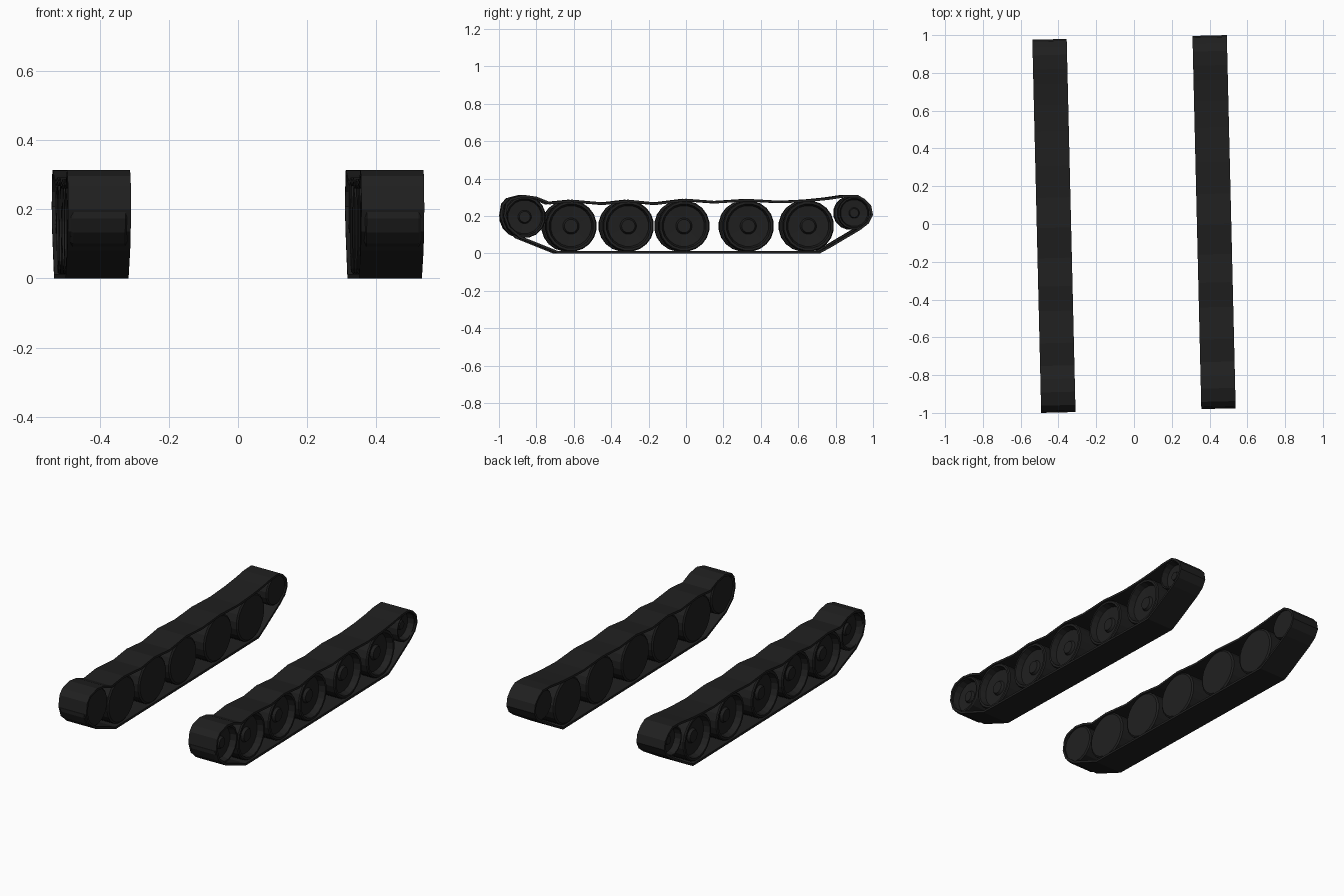
import bpy, bmesh, math
from mathutils import Vector, Matrix

if "Cube" in bpy.data.objects:
    bpy.data.objects.remove(bpy.data.objects["Cube"])

YAW = math.radians(1.36)
TRACK_X, HALF_W, THICK = 0.424, 0.091, 0.013

rubber = bpy.data.materials.new("dark_rubber")
rubber.diffuse_color = (0.014, 0.014, 0.014, 1)
rubber.use_nodes = True
rubber.node_tree.nodes["Principled BSDF"].inputs["Base Color"].default_value = rubber.diffuse_color

# outer side profile of the belt (y, z), counter-clockwise from the lower front
BELT = [(-0.70, 0), (0.705, 0), (0.76, 0.03), (0.92, 0.125), (0.965, 0.16), (0.988, 0.205),
        (0.978, 0.255), (0.945, 0.29), (0.905, 0.313), (0.83, 0.311), (0.75, 0.299),
        (0.64, 0.288), (0.50, 0.281), (0.32, 0.291), (0.15, 0.280), (-0.01, 0.292),
        (-0.17, 0.272), (-0.32, 0.287), (-0.45, 0.272), (-0.62, 0.287), (-0.74, 0.275),
        (-0.81, 0.303), (-0.88, 0.313), (-0.95, 0.295), (-0.977, 0.265), (-0.988, 0.20),
        (-0.965, 0.135), (-0.90, 0.08)]

# wheels: name, y, z, radius, sides
WHEELS = [("drive_wheel", -0.874, 0.195, 0.113, 16),
          ("road_wheel_1", -0.626, 0.146, 0.137, 20),
          ("road_wheel_2", -0.320, 0.146, 0.137, 20),
          ("road_wheel_3", -0.022, 0.146, 0.137, 20),
          ("road_wheel_4", 0.322, 0.146, 0.137, 20),
          ("road_wheel_5", 0.643, 0.146, 0.137, 20),
          ("idler_wheel", 0.888, 0.216, 0.090, 16)]


def finish(name, bm, side):
    bmesh.ops.recalc_face_normals(bm, faces=bm.faces)
    me = bpy.data.meshes.new(name)
    bm.to_mesh(me)
    bm.free()
    me.materials.append(rubber)
    ob = bpy.data.objects.new(name, me)
    bpy.context.collection.objects.link(ob)
    ob.matrix_world = Matrix.Rotation(YAW, 4, 'Z') @ Matrix.Translation((side * TRACK_X, 0, 0))


def inset(points, d):
    out = []
    for i, p in enumerate(points):
        a, p, b = Vector(points[i - 1]), Vector(p), Vector(points[(i + 1) % len(points)])
        d1, d2 = (p - a).normalized(), (b - p).normalized()
        n1, n2 = Vector((-d1.y, d1.x)), Vector((-d2.y, d2.x))
        n = (n1 + n2).normalized()
        out.append(p + n * d / max(n.dot(n1), 0.5))
    return out


def belt(name, side):
    bm = bmesh.new()
    inner = inset(BELT, THICK)
    rings = [[bm.verts.new((x, p[0], p[1])) for p in prof]
             for x, prof in ((-HALF_W, BELT), (HALF_W, BELT), (HALF_W, inner), (-HALF_W, inner))]
    n = len(BELT)
    for k in range(4):
        r, s = rings[k], rings[(k + 1) % 4]
        for i in range(n):
            j = (i + 1) % n
            bm.faces.new((r[i], r[j], s[j], s[i]))
    finish(name, bm, side)


def wheel(name, side, y, z, r, sides):
    # lathe profile (axial, radius): flat inner face, dished outer face with a hub
    prof = [(-0.082, r * 0.93), (-0.075, r), (0.075, r), (0.082, r * 0.96), (0.082, r * 0.87),
            (0.045, r * 0.80), (0.040, r * 0.32), (0.055, r * 0.26)]
    bm = bmesh.new()
    rings = []
    for ax, rad in prof:
        rings.append([bm.verts.new((side * ax, y + rad * math.cos(t), z + rad * math.sin(t)))
                      for t in (2 * math.pi * (i + 0.5) / sides for i in range(sides))])
    for a, b in zip(rings, rings[1:]):
        for i in range(sides):
            j = (i + 1) % sides
            bm.faces.new((a[i], a[j], b[j], b[i]))
    bm.faces.new(rings[0])
    bm.faces.new(rings[-1])
    finish(name, bm, side)


for side, label in ((1, "right"), (-1, "left")):
    belt(label + "_track_belt", side)
    for name, y, z, r, sides in WHEELS:
        wheel(label + "_" + name, side, y, z, r, sides)
